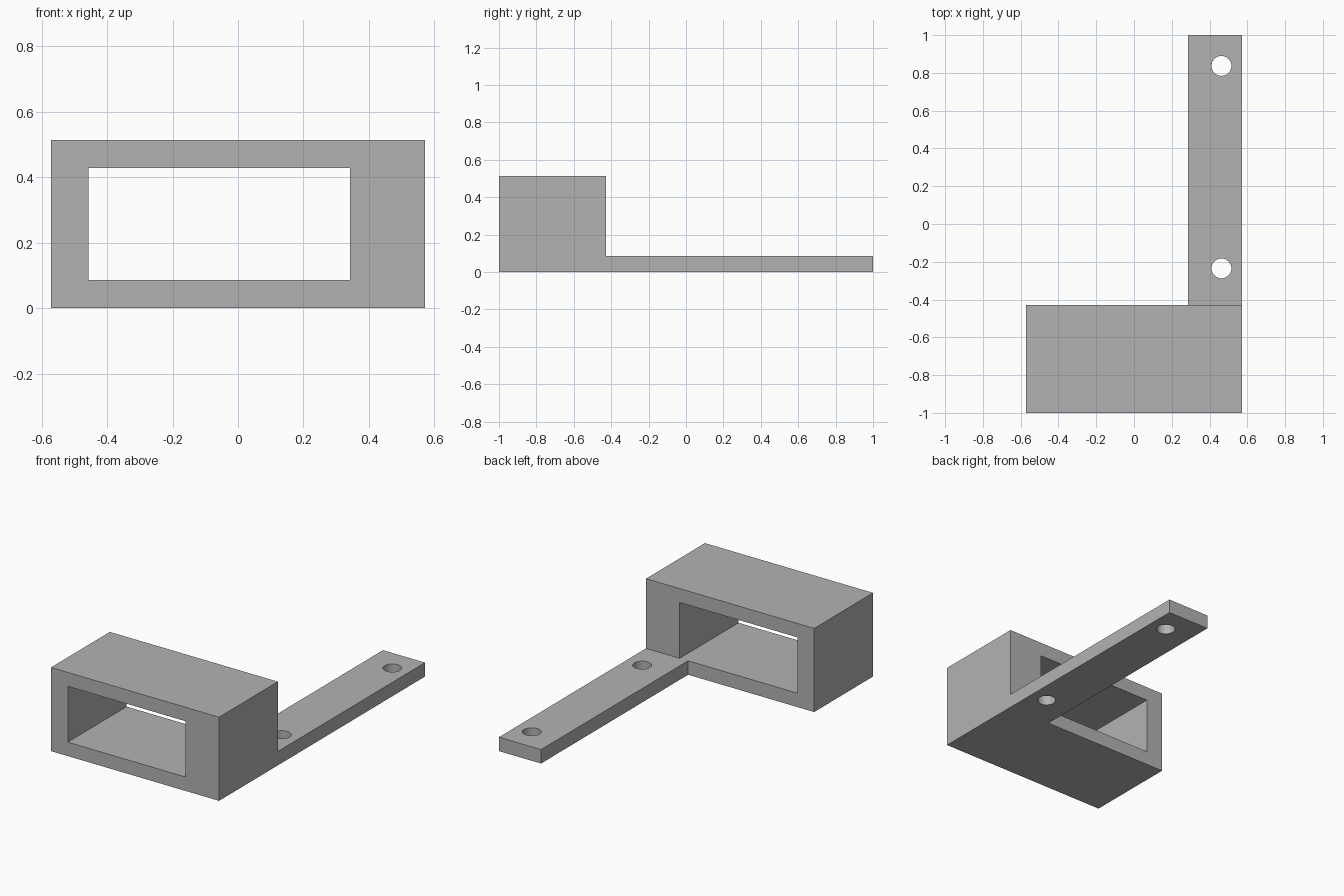
import bpy

if "Cube" in bpy.data.objects:
    bpy.data.objects.remove(bpy.data.objects["Cube"])

T = 0.0857                      # plate thickness
HALF_W, HEIGHT = 0.5714, 0.5143
SLEEVE_BACK = -0.4286

grey = bpy.data.materials.new("plain grey")
grey.diffuse_color = (0.45, 0.45, 0.45, 1)
grey.use_nodes = True
grey.node_tree.nodes["Principled BSDF"].inputs["Base Color"].default_value = grey.diffuse_color


def box(name, lo, hi):
    """Axis-aligned box between two corners."""
    bpy.ops.mesh.primitive_cube_add(size=1)
    ob = bpy.context.object
    ob.name = name
    for v in ob.data.vertices:
        v.co = [lo[i] if v.co[i] < 0 else hi[i] for i in range(3)]
    ob.data.materials.append(grey)
    return ob


def combine(target, other, operation):
    """Boolean with a hidden helper object."""
    mod = target.modifiers.new(other.name, 'BOOLEAN')
    mod.operation, mod.solver, mod.object = operation, 'EXACT', other
    other.hide_render = True
    other.hide_set(True)


# Sleeve block with the flat mounting arm running back from its right side
bracket = box("bracket", (-HALF_W, -1, 0), (HALF_W, SLEEVE_BACK, HEIGHT))
arm = box("arm_helper", (0.2857, -0.7, 0), (HALF_W, 1, T))
combine(bracket, arm, 'UNION')

# Rectangular opening through the sleeve
opening = box("opening_cutter", (-0.4571, -1.2, T), (0.3429, -0.2, 0.4286))
combine(bracket, opening, 'DIFFERENCE')

# Two screw holes in the arm
for i, y in enumerate((-0.235, 0.837)):
    bpy.ops.mesh.primitive_cylinder_add(vertices=48, radius=0.0525, depth=0.4,
                                        location=(0.4629, y, T / 2))
    hole = bpy.context.object
    hole.name = f"screw_hole_cutter_{i + 1}"
    hole.data.materials.append(grey)
    combine(bracket, hole, 'DIFFERENCE')

# Apply the cuts, then shade the hole walls smooth
bpy.ops.object.select_all(action='DESELECT')
bpy.context.view_layer.objects.active = bracket
bracket.select_set(True)
for mod in list(bracket.modifiers):
    bpy.ops.object.modifier_apply(modifier=mod.name)
bpy.ops.object.shade_smooth_by_angle()

# Helpers are no longer needed
for ob in list(bpy.data.objects):
    if ob != bracket:
        bpy.data.objects.remove(ob)
